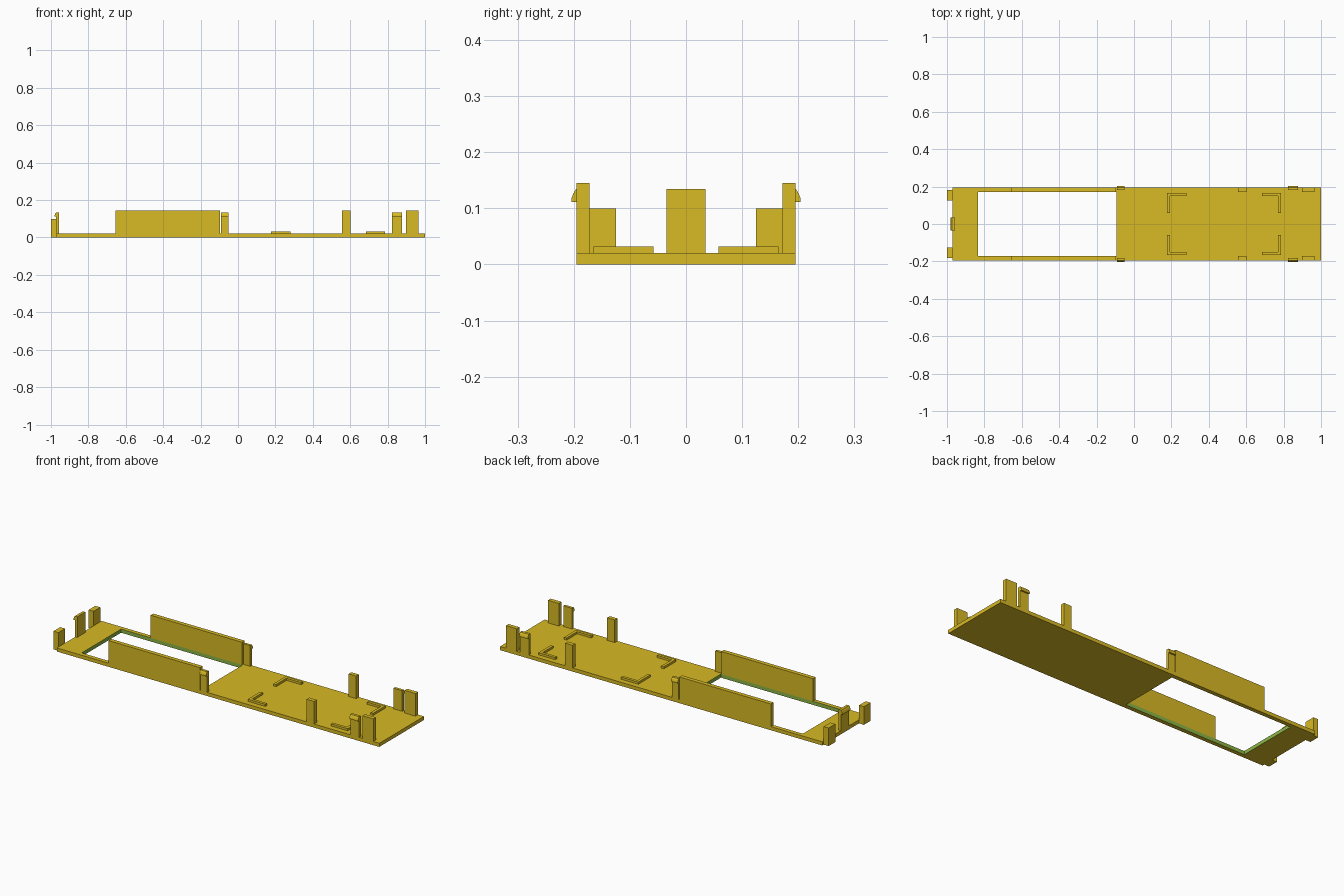
import bpy, bmesh

if "Cube" in bpy.data.objects:
    bpy.data.objects.remove(bpy.data.objects["Cube"], do_unlink=True)


def material(name, rgb):
    m = bpy.data.materials.new(name)
    m.use_nodes = True
    m.diffuse_color = (*rgb, 1)
    m.node_tree.nodes["Principled BSDF"].inputs["Base Color"].default_value = (*rgb, 1)
    return m


mustard = material("mustard", (0.69, 0.49, 0.018))
green = material("leaf_green", (0.26, 0.46, 0.06))

HALF = 0.195    # half width of the base
INNER = 0.172   # half width of the opening
DECK = 0.02     # base thickness


def finish(name, bm):
    bmesh.ops.recalc_face_normals(bm, faces=bm.faces[:])
    mesh = bpy.data.meshes.new(name)
    bm.to_mesh(mesh)
    bm.free()
    mesh.materials.append(mustard)
    obj = bpy.data.objects.new(name, mesh)
    bpy.context.collection.objects.link(obj)
    return obj


def prism(name, points, direction):
    """Extrude a closed outline of 3D points along a direction."""
    bm = bmesh.new()
    face = bm.faces.new([bm.verts.new(p) for p in points])
    moved = bmesh.ops.extrude_face_region(bm, geom=[face])["geom"]
    verts = [g for g in moved if isinstance(g, bmesh.types.BMVert)]
    bmesh.ops.translate(bm, verts=verts, vec=direction)
    return finish(name, bm)


def box(name, x0, x1, y0, y1, z0, z1):
    return prism(name, [(x0, y0, z0), (x1, y0, z0), (x1, y1, z0), (x0, y1, z0)],
                 (0, 0, z1 - z0))


def clip_outline(outer):
    """Upright tongue with a rounded outward hook: (outward distance, height)."""
    inner, tip = outer - 0.014, outer + 0.009
    return [(inner, DECK), (outer, DECK), (outer, 0.111), (tip, 0.111),
            (tip, 0.118), (outer + 0.006, 0.126), (outer + 0.001, 0.134), (inner, 0.134)]


# Base plate with a rectangular opening, whose inner edges are green
bm = bmesh.new()


def ring(x0, x1, y, z):
    return [bm.verts.new(p) for p in ((x0, -y, z), (x1, -y, z), (x1, y, z), (x0, y, z))]


outer_low, outer_high = (ring(-0.97, 1, HALF, z) for z in (0, DECK))
inner_low, inner_high = (ring(-0.835, -0.093, INNER, z) for z in (0, DECK))
for a, b in ((outer_low, outer_high), (outer_high, inner_high),
             (inner_high, inner_low), (inner_low, outer_low)):
    for i in range(4):
        j = (i + 1) % 4
        face = bm.faces.new((a[i], a[j], b[j], b[i]))
        face.material_index = 1 if a is inner_high else 0
base = finish("base_plate", bm)
base.data.materials.append(green)

# Parts repeated on both long sides
for side, s in (("left", 1), ("right", -1)):
    box("side_wall_" + side, -0.655, -0.096, s * INNER, s * HALF, DECK, 0.145)
    box("middle_post_" + side, 0.556, 0.602, s * INNER, s * HALF, DECK, 0.145)
    box("end_post_" + side, 0.898, 0.964, s * INNER, s * HALF, DECK, 0.145)
    box("end_tab_" + side, -1, -0.97, s * 0.125, s * 0.183, 0, 0.1)

    for label, x0, x1 in (("middle", -0.092, -0.052), ("end", 0.824, 0.877)):
        prism(f"{label}_clip_{side}", [(x0, s * d, z) for d, z in clip_outline(HALF)],
              (x1 - x0, 0, 0))

    # Low corner brackets on the deck
    for label, corner, d, arm in (("inner", 0.176, 1, 0.106), ("outer", 0.786, -1, 0.102)):
        outline = [(0, 0.165), (arm, 0.165), (arm, 0.149),
                   (0.016, 0.149), (0.016, 0.058), (0, 0.058)]
        prism(f"{label}_corner_bracket_{side}",
              [(corner + d * x, s * y, DECK) for x, y in outline], (0, 0, 0.012))

# Hooked clip in the middle of the short end
prism("end_clip", [(-d, -0.035, z) for d, z in clip_outline(0.972)], (0, 0.07, 0))
